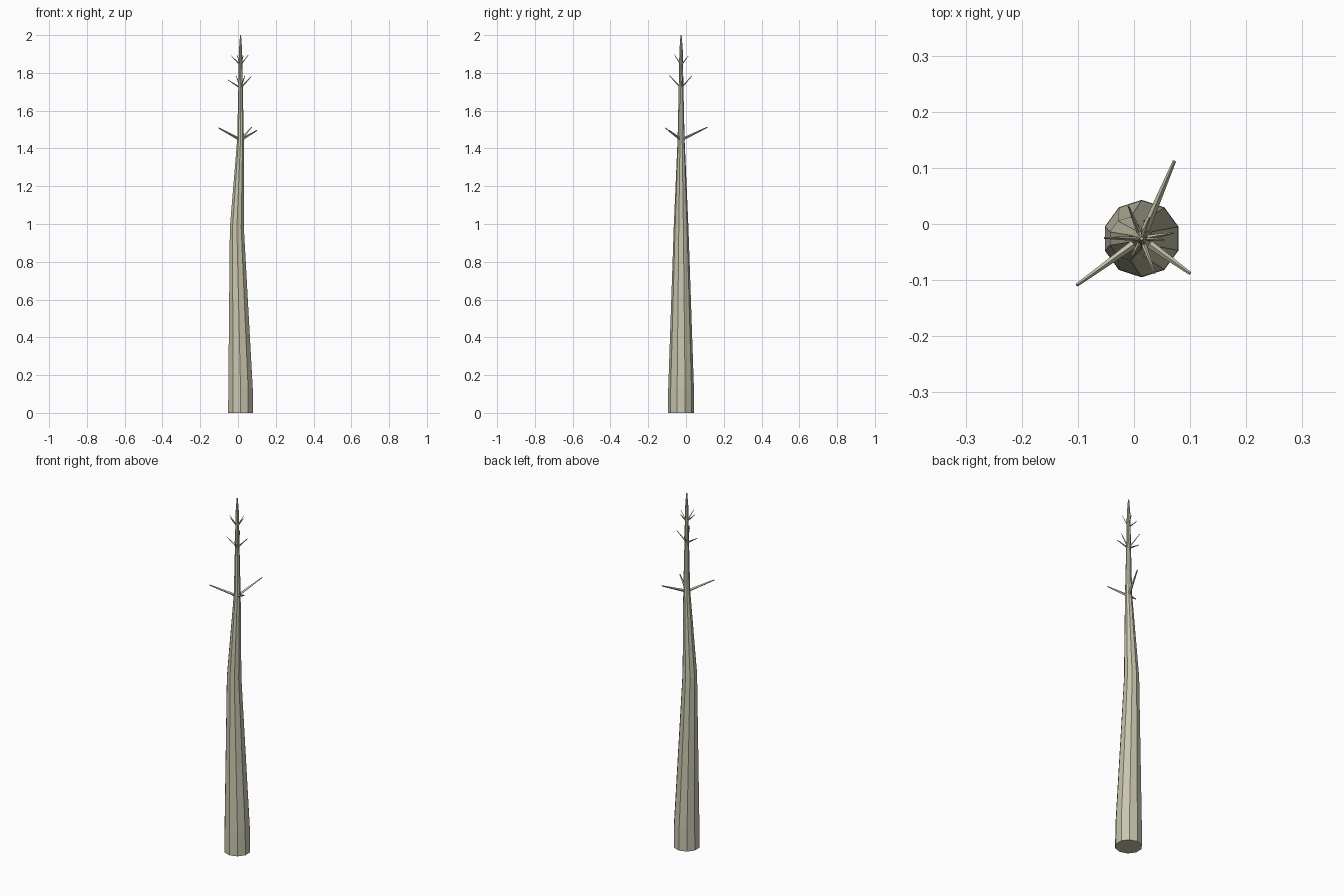
import bpy, bmesh, math
from mathutils import Vector

if "Cube" in bpy.data.objects:
    bpy.data.objects.remove(bpy.data.objects["Cube"])

CX, CY = 0.0135, -0.026


def make_object(name, bm):
    bmesh.ops.recalc_face_normals(bm, faces=bm.faces[:])
    mesh = bpy.data.meshes.new(name)
    bm.to_mesh(mesh)
    bm.free()
    obj = bpy.data.objects.new(name, mesh)
    bpy.context.collection.objects.link(obj)
    mat = bpy.data.materials.get("bark") or bpy.data.materials.new("bark")
    mat.diffuse_color = (0.58, 0.56, 0.42, 1)
    mat.use_nodes = True
    mat.node_tree.nodes["Principled BSDF"].inputs["Base Color"].default_value = mat.diffuse_color
    mesh.materials.append(mat)
    return obj


def loft(name, rings, sides):
    """Skin a list of (centre, radius, axis u, axis v) rings and cap the ends."""
    bm = bmesh.new()
    loops = []
    for c, r, u, v in rings:
        loops.append([bm.verts.new(c + r * (u * math.cos(a) + v * math.sin(a)))
                      for a in (2 * math.pi * i / sides for i in range(sides))])
    for lo, hi in zip(loops, loops[1:]):
        for i in range(sides):
            j = (i + 1) % sides
            bm.faces.new((lo[i], lo[j], hi[j], hi[i]))
    bm.faces.new(loops[0][::-1])
    bm.faces.new(loops[-1])
    return make_object(name, bm)


# Trunk: ten-sided, with a kink at mid height (z, x centre, radius)
profile = [(0, CX, 0.069), (0.13, CX, 0.068), (0.98, -0.006, 0.039),
           (1.45, CX, 0.0185), (1.72, CX, 0.0125), (1.92, CX, 0.009), (2.0, CX, 0.003)]
X, Y = Vector((1, 0, 0)), Vector((0, 1, 0))
loft("trunk", [(Vector((x, CY, z)), r, Y, -X) for z, x, r in profile], 10)

# Branches in three whorls: (start z, base radius, tip radius, tips)
whorls = {
    "lower": (1.445, 0.008, 0.003,
              [(0.072, 0.112, 1.512), (0.10, -0.088, 1.495), (-0.102, -0.109, 1.508)]),
    "middle": (1.72, 0.005, 0.0015,
               [(-0.053, -0.025, 1.763), (0.07, -0.016, 1.78),
                (-0.01, 0.032, 1.785), (0.037, -0.088, 1.786)]),
    "upper": (1.84, 0.004, 0.0012,
              [(-0.038, -0.024, 1.893), (0.054, -0.028, 1.895),
               (0.028, 0.012, 1.89), (-0.006, -0.062, 1.898)]),
}
for whorl, (z, r0, r1, tips) in whorls.items():
    for n, tip in enumerate(tips, 1):
        start, end = Vector((CX, CY, z)), Vector(tip)
        d = (end - start).normalized()
        u = d.cross(Vector((0, 0, 1))).normalized()
        v = d.cross(u)
        loft(f"{whorl}_branch_{n}", [(start, r0, u, v), (end, r1, u, v)], 4)
